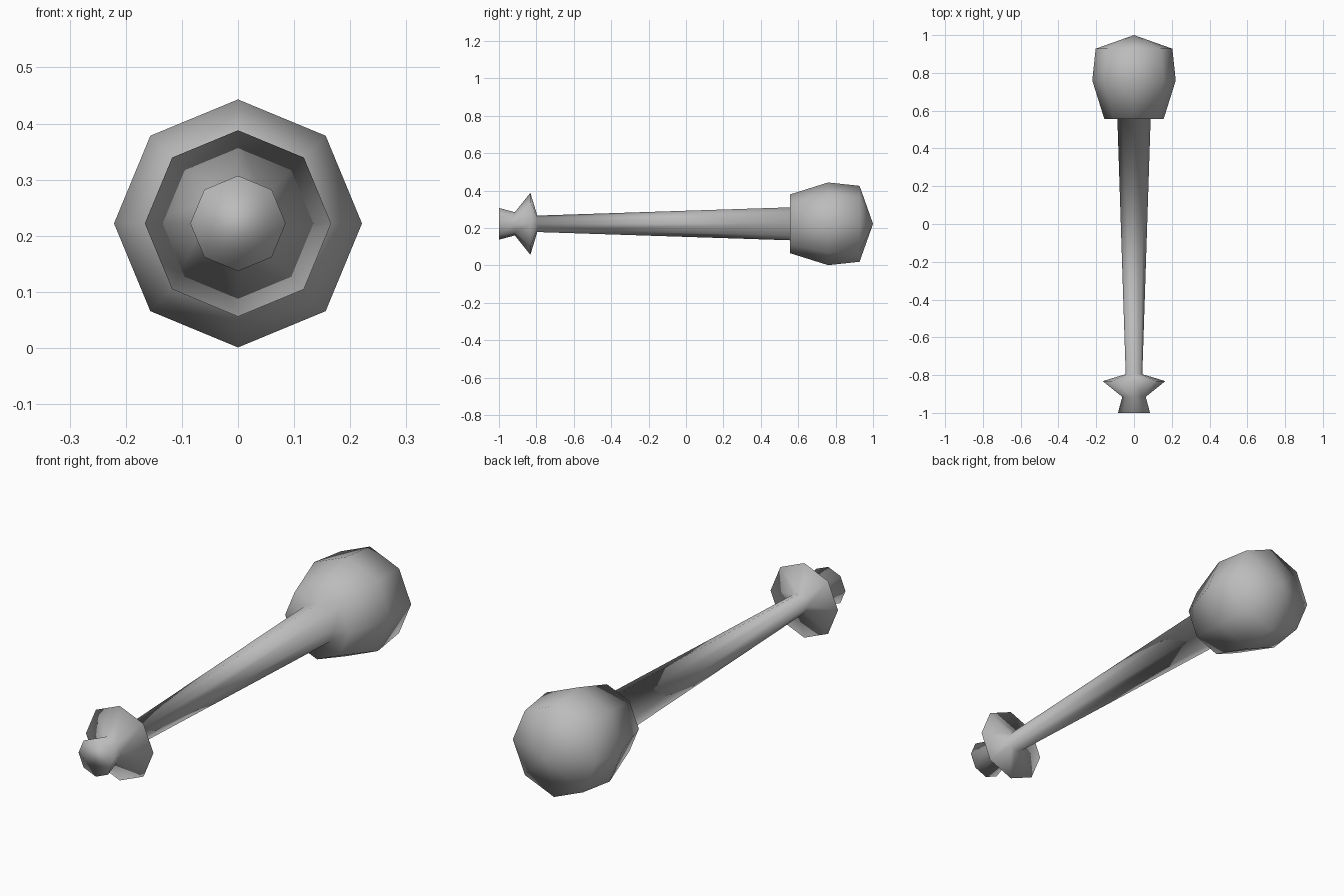
import bpy, bmesh, math

if "Cube" in bpy.data.objects:
    bpy.data.objects.remove(bpy.data.objects["Cube"])

SIDES = 8
AXIS_Z = 0.222

# Lathe profile along the lying axis: (y, radius)
POMMEL = [(-1.0, 0.085), (-0.915, 0.062)]
GUARD = [(-0.832, 0.166), (-0.795, 0.044)]
SHAFT_END = [(0.556, 0.088)]
HEAD = [(0.556, 0.157), (0.76, 0.221), (0.928, 0.203)]
TIP_Y = 1.0

grey = bpy.data.materials.new("plain grey")
grey.diffuse_color = (0.5, 0.5, 0.5, 1.0)
grey.use_nodes = True
grey.node_tree.nodes["Principled BSDF"].inputs["Base Color"].default_value = grey.diffuse_color


def add_ring(bm, y, r):
    """Octagon around the axis with corners at the top, bottom and sides."""
    ring = []
    for i in range(SIDES):
        a = 2 * math.pi * i / SIDES
        ring.append(bm.verts.new((r * math.cos(a), y, AXIS_Z + r * math.sin(a))))
    return ring


bm = bmesh.new()
rings = [add_ring(bm, y, r) for y, r in POMMEL + GUARD + SHAFT_END + HEAD]

# Pommel, guard, shaft and head walls
for a, b in zip(rings, rings[1:]):
    for i in range(SIDES):
        j = (i + 1) % SIDES
        bm.faces.new((a[i], a[j], b[j], b[i]))

# Flat pommel end
bm.faces.new(rings[0])

# Pointed head end
tip = bm.verts.new((0, TIP_Y, AXIS_Z))
for i in range(SIDES):
    bm.faces.new((rings[-1][i], rings[-1][(i + 1) % SIDES], tip))

bmesh.ops.recalc_face_normals(bm, faces=bm.faces)
for f in bm.faces:
    f.smooth = True

mesh = bpy.data.meshes.new("round_headed_mace")
bm.to_mesh(mesh)
bm.free()
mesh.materials.append(grey)
mace = bpy.data.objects.new("round_headed_mace", mesh)
bpy.context.collection.objects.link(mace)
